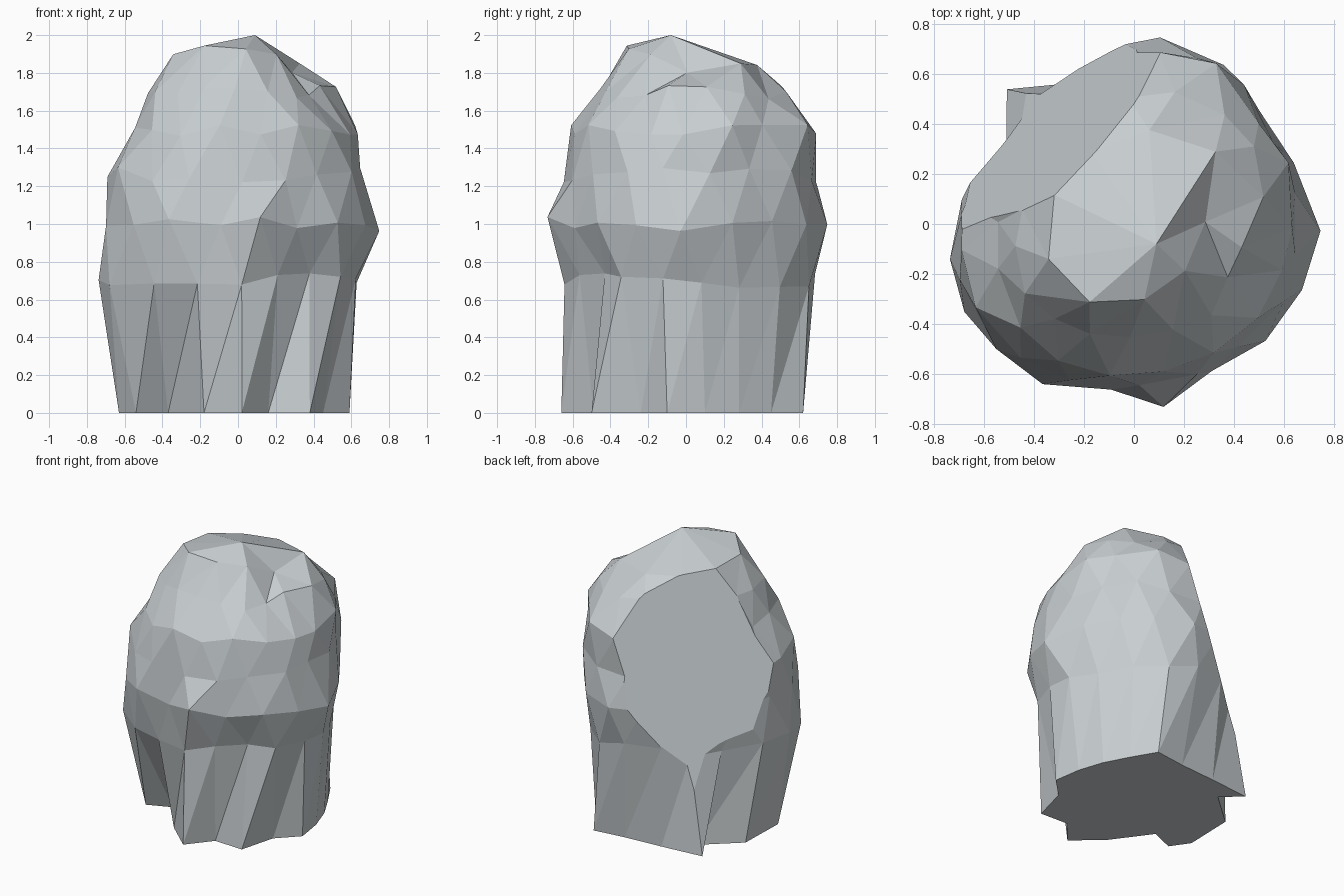
import bpy, bmesh, math, random
from mathutils import Vector

random.seed(7)
if "Cube" in bpy.data.objects:
    bpy.data.objects.remove(bpy.data.objects["Cube"], do_unlink=True)

SIDES = 18
STEP = 360 / SIDES

# Fluted foot of the boulder on the ground
FOOT = [(.59, -.1), (.56, .1), (.5, .28), (.41, .45), (.31, .62), (.08, .59),
        (-.2, .57), (-.51, .54), (-.37, .42), (-.62, .2), (-.63, -.16),
        (-.54, -.29), (-.37, -.22), (-.18, -.48), (.02, -.66), (.16, -.49),
        (.38, -.5), (.45, -.24)]

# Height, then radius in hundredths every 30 degrees, counted from +x
RINGS = [
    (.70, (64, 61, 69, 68, 65, 61, 74, 78, 68, 65, 60, 65)),
    (1.0, (75, 65, 73, 75, 68, 65, 71, 76, 75, 77, 67, 73)),
    (1.26, (65, 67, 72, 70, 68, 67, 70, 71, 70, 66, 65, 67)),
    (1.5, (64, 70, 72, 68, 64, 60, 55, 60, 62, 60, 61, 64)),
    (1.7, (50, 60, 58, 51, 50, 47, 45, 52, 50, 45, 46, 50)),
    (1.89, (28, 43, 43, 36, 34, 33, 33, 37, 35, 32, 30, 28)),
]

# Clefts between the lobes: angle, height, depth
CLEFTS = [(257, .95, .11), (36, 1.52, .06), (-22, 1.74, .09), (305, .62, .06)]


def radius(table, angle, height):
    """Radius of a ring at any angle, less any cleft nearby."""
    t = (angle % 360) / 30
    i = int(t)
    a, b = table[i % 12], table[(i + 1) % 12]
    r = (a + (b - a) * (t - i)) / 100
    for at, level, depth in CLEFTS:
        turn = (angle - at + 180) % 360 - 180
        r -= depth * math.exp(-(turn / 13) ** 2 - ((height - level) / .22) ** 2)
    return r


def ring_verts(bm, height, table, count, start, rough):
    """One uneven ring of corners."""
    verts = []
    for i in range(count):
        ang = start + i * 360 / count + random.uniform(-3, 3)
        r = radius(table, ang, height) + random.uniform(-.012, .012)
        x, y = r * math.cos(math.radians(ang)), r * math.sin(math.radians(ang))
        tilt = -.13 * y if height > 1.8 else 0
        verts.append(bm.verts.new((x, y, height + tilt + random.uniform(-rough, rough))))
    return verts


def bridge(bm, low, high, ahead):
    """Triangles between two rings of equal count."""
    n = len(low)
    for i in range(n):
        j = (i + 1) % n
        if ahead:
            bm.faces.new((low[i], low[j], high[i]))
            bm.faces.new((low[j], high[j], high[i]))
        else:
            bm.faces.new((low[i], high[j], high[i]))
            bm.faces.new((low[i], low[j], high[j]))


bm = bmesh.new()
foot = [bm.verts.new((x, y, 0)) for x, y in FOOT]
bm.faces.new(foot[::-1])

# Stacked rings, each turned half a step against the one below
below = foot
for k, (height, table) in enumerate(RINGS[:-1]):
    ring = ring_verts(bm, height, table, SIDES, -10 + (k % 2) * STEP / 2, .04)
    bridge(bm, below, ring, k % 2 == 1)
    below = ring

# Crown ring with half as many corners, a saddle beside the peak, and the peak
height, table = RINGS[-1]
crown = ring_verts(bm, height, table, SIDES // 2, -10 + STEP / 2, .02)
crown[0].co.z -= .09
peak = bm.verts.new((.09, -.08, 2))
for i, corner in enumerate(crown):
    a, b, c = (below[(2 * i + s) % SIDES] for s in range(3))
    after = crown[(i + 1) % len(crown)]
    bm.faces.new((a, b, corner))
    bm.faces.new((b, after, corner))
    bm.faces.new((b, c, after))
    bm.faces.new((corner, after, peak))

# Flat split face on the back corner
lean = math.radians(14.5)
across = Vector((-1, 1, 0)).normalized()
normal = across * math.cos(lean) + Vector((0, 0, math.sin(lean)))
cut = bmesh.ops.bisect_plane(bm, geom=bm.verts[:] + bm.edges[:] + bm.faces[:],
                             plane_co=across * .6 + Vector((0, 0, .75)),
                             plane_no=normal, clear_outer=True)
edges = [e for e in cut["geom_cut"] if isinstance(e, bmesh.types.BMEdge)]
bmesh.ops.holes_fill(bm, edges=edges, sides=0)
bmesh.ops.recalc_face_normals(bm, faces=bm.faces[:])

mesh = bpy.data.meshes.new("boulder")
bm.to_mesh(mesh)
bm.free()
boulder = bpy.data.objects.new("boulder", mesh)
bpy.context.collection.objects.link(boulder)

# Grey stone
stone = bpy.data.materials.new("grey_stone")
stone.use_nodes = True
colour = (.58, .62, .64, 1)
stone.diffuse_color = colour
stone.node_tree.nodes["Principled BSDF"].inputs["Base Color"].default_value = colour
mesh.materials.append(stone)
